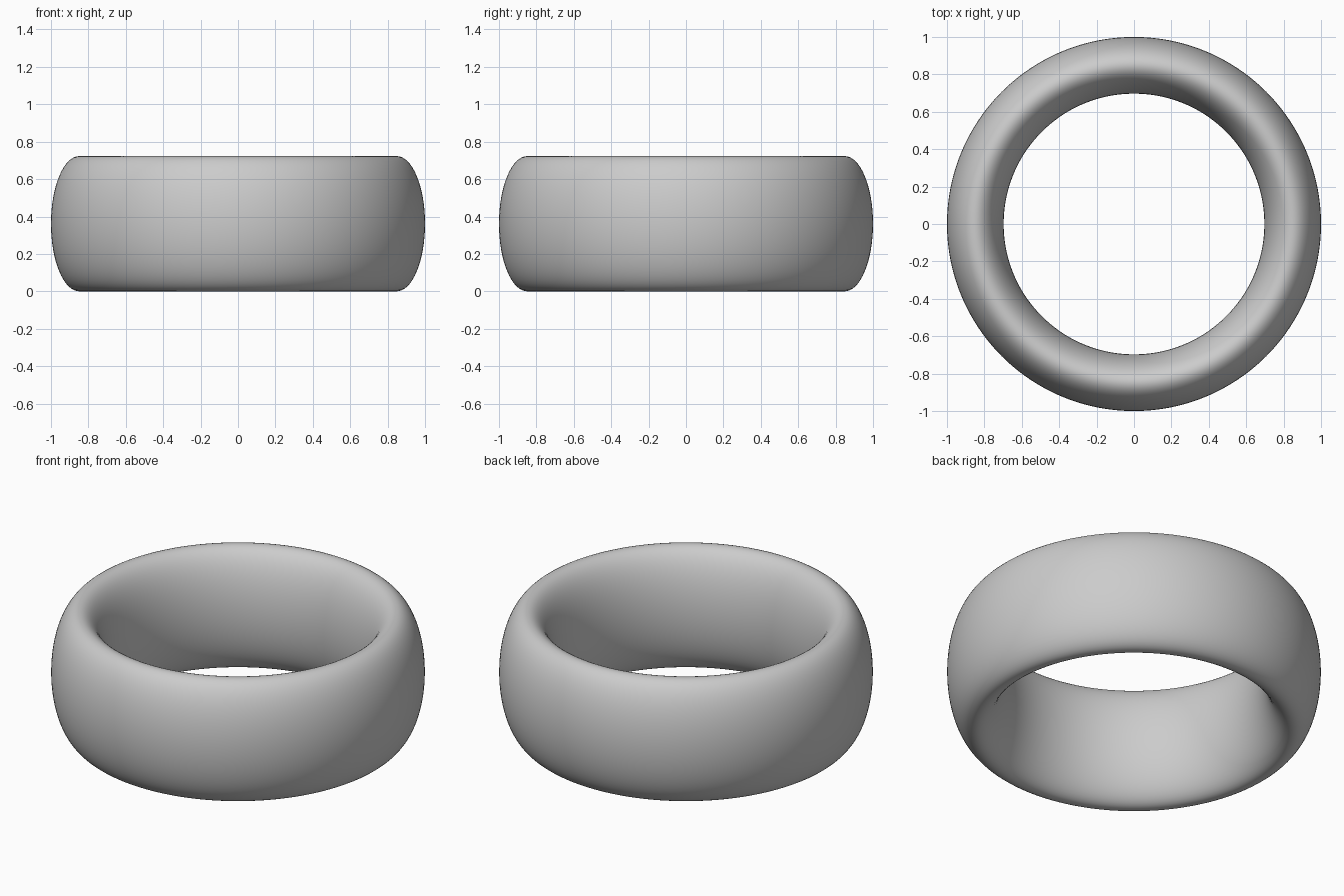
import bpy

if "Cube" in bpy.data.objects:
    bpy.data.objects.remove(bpy.data.objects["Cube"])

OUTER, INNER, HEIGHT = 1.0, 0.697, 0.723

# Ring band: a torus stretched upward so its cross-section is a tall ellipse
minor = (OUTER - INNER) / 2
bpy.ops.mesh.primitive_torus_add(
    major_radius=OUTER - minor, minor_radius=minor,
    major_segments=192, minor_segments=64,
    location=(0, 0, HEIGHT / 2))
ring = bpy.context.object
ring.name = "ring_band"
ring.scale.z = HEIGHT / (2 * minor)
bpy.ops.object.transform_apply(location=False, rotation=False, scale=True)
bpy.ops.object.shade_smooth()
